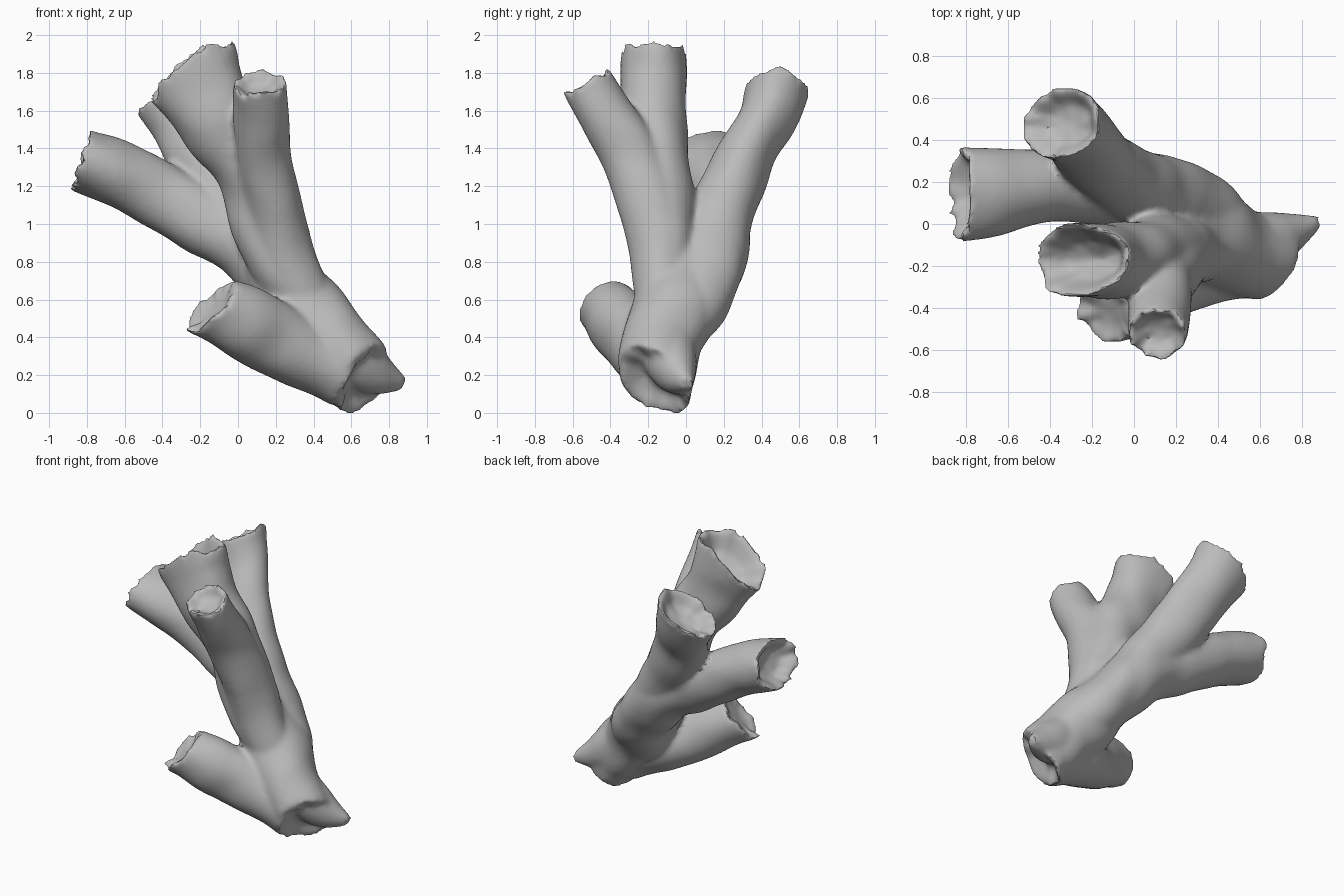
import bpy, bmesh, math, random
from mathutils import Vector, noise

random.seed(4)
cube = bpy.data.objects.get("Cube")
if cube:
    bpy.data.objects.remove(cube, do_unlink=True)

SIDES = 28
STEPS = 9


def spline(a, b, c, d, t):
    """Catmull-Rom point between b and c."""
    return 0.5 * (2 * b + (c - a) * t + (2 * a - 5 * b + 4 * c - d) * t * t
                  + (3 * b - a - 3 * c + d) * t ** 3)


def sample(points):
    """Smooth path of (centre, radius, radius along y)."""
    pts = [Vector(p) for p in points]
    pts = [2 * pts[0] - pts[1]] + pts + [2 * pts[-1] - pts[-2]]
    out = []
    for i in range(1, len(pts) - 2):
        out += [spline(*pts[i - 1:i + 3], s / STEPS) for s in range(STEPS)]
    return out + [pts[-2]]


def limb(bm, points, normal, depth, bulge=0.0):
    """Lumpy tube that ends in a ragged, hollow, slanted break."""
    path = sample(points)
    n = Vector(normal).normalized()
    end = Vector(path[-1][:3])
    rings = []
    for i, p in enumerate(path):
        c = Vector(p[:3])
        a = Vector(path[max(i - 1, 0)][:3])
        b = Vector(path[min(i + 1, len(path) - 1)][:3])
        t = (b - a).normalized()
        v = (Vector((0, 1, 0)) - t * t.y).normalized()
        u = t.cross(v)
        last = i == len(path) - 1
        ring = []
        for k in range(SIDES):
            ang = math.tau * k / SIDES
            d = u * (math.cos(ang) * p[3]) + v * (math.sin(ang) * p[4])
            q = c + d * (1.03 + 0.14 * noise.noise((c + d) * 4))
            over = (q - end).dot(n)
            if over > 0 or last:
                q -= t * (over / t.dot(n))
            if last:
                q += n * (random.uniform(-0.03, 0.015) + bulge * math.sin(ang) ** 2)
            ring.append(q)
        rings.append(ring)
    # hollow inside the broken end
    rim = rings[-1]
    for scale, sink in ((0.82, 0.15), (0.55, 0.75)):
        rings.append([end + (q - end) * scale - n * depth * sink for q in rim])
    loops = [[bm.verts.new(q) for q in r] for r in rings]
    for r, s in zip(loops, loops[1:]):
        for k in range(SIDES):
            j = (k + 1) % SIDES
            bm.faces.new((r[k], r[j], s[j], s[k]))
    for loop, tip in ((loops[0], Vector(path[0][:3])), (loops[-1], end - n * depth)):
        hub = bm.verts.new(tip)
        for k in range(SIDES):
            bm.faces.new((loop[k], loop[(k + 1) % SIDES], hub))


bm = bmesh.new()
# trunk down to the broken base
limb(bm, [(0.16, 0.0, 0.86, 0.15, 0.17), (0.31, -0.05, 0.62, 0.2, 0.21),
          (0.48, -0.12, 0.4, 0.21, 0.21), (0.67, -0.16, 0.18, 0.19, 0.19)],
     (0.68, -0.5, -0.5), 0.06)
# pointed edge beside the base
limb(bm, [(0.48, -0.1, 0.43, 0.16, 0.16), (0.69, -0.06, 0.25, 0.13, 0.12),
          (0.88, 0.01, 0.17, 0.035, 0.03)],
     (0.9, 0.2, -0.3), 0.01)
# upright front branch
limb(bm, [(0.43, -0.12, 0.47, 0.13, 0.13), (0.22, -0.15, 0.93, 0.155, 0.16),
          (0.15, -0.285, 1.35, 0.145, 0.155), (0.11, -0.53, 1.78, 0.14, 0.13)],
     (-0.1, -0.5, 0.85), 0.08)
# tallest middle branch, flaring at the tip
limb(bm, [(0.43, -0.12, 0.47, 0.13, 0.13), (0.18, -0.12, 0.93, 0.18, 0.17),
          (0.05, -0.15, 1.33, 0.18, 0.165), (-0.13, -0.17, 1.6, 0.22, 0.17),
          (-0.25, -0.17, 1.84, 0.27, 0.17)],
     (-0.58, 0, 0.8), 0.15, 0.09)
# rear high branch
limb(bm, [(0.48, -0.08, 0.42, 0.14, 0.15), (0.25, 0.07, 0.71, 0.17, 0.21),
          (0.04, 0.15, 0.98, 0.19, 0.18), (-0.16, 0.295, 1.33, 0.18, 0.15),
          (-0.26, 0.41, 1.54, 0.2, 0.15), (-0.35, 0.485, 1.74, 0.22, 0.155)],
     (-0.55, 0.1, 0.82), 0.11)
# rear side branch
limb(bm, [(0.48, -0.08, 0.42, 0.14, 0.15), (0.25, 0.06, 0.7, 0.18, 0.21),
          (0.06, 0.14, 0.9, 0.18, 0.19), (-0.2, 0.17, 1.04, 0.18, 0.17),
          (-0.5, 0.17, 1.22, 0.17, 0.175), (-0.84, 0.15, 1.36, 0.165, 0.235)],
     (-0.95, 0, 0.3), 0.12)
# short low branch
limb(bm, [(0.57, -0.17, 0.21, 0.17, 0.17), (0.32, -0.21, 0.34, 0.19, 0.175),
          (0.08, -0.33, 0.47, 0.185, 0.165), (-0.15, -0.43, 0.58, 0.165, 0.155)],
     (-0.6, -0.33, 0.65), 0.04)
bmesh.ops.recalc_face_normals(bm, faces=bm.faces[:])

mesh = bpy.data.meshes.new("branching_coral")
bm.to_mesh(mesh)
bm.free()
coral = bpy.data.objects.new("branching_coral", mesh)
bpy.context.scene.collection.objects.link(coral)
bpy.ops.object.select_all(action='DESELECT')
coral.select_set(True)
bpy.context.view_layer.objects.active = coral

# fuse the limbs into one softened skin
fuse = coral.modifiers.new("fuse", 'REMESH')
fuse.mode = 'VOXEL'
fuse.voxel_size = 0.017
soften = coral.modifiers.new("soften", 'SMOOTH')
soften.factor = 0.5
soften.iterations = 7
for name in ("fuse", "soften"):
    bpy.ops.object.modifier_apply(modifier=name)

# rest on the ground
drop = min(v.co.z for v in coral.data.vertices)
for v in coral.data.vertices:
    v.co.z -= drop

stone = bpy.data.materials.new("stone_grey")
stone.use_nodes = True
grey = (0.5, 0.5, 0.5, 1)
stone.diffuse_color = grey
stone.node_tree.nodes["Principled BSDF"].inputs["Base Color"].default_value = grey
coral.data.materials.clear()
coral.data.materials.append(stone)
bpy.ops.object.shade_smooth_by_angle(angle=math.radians(40))
